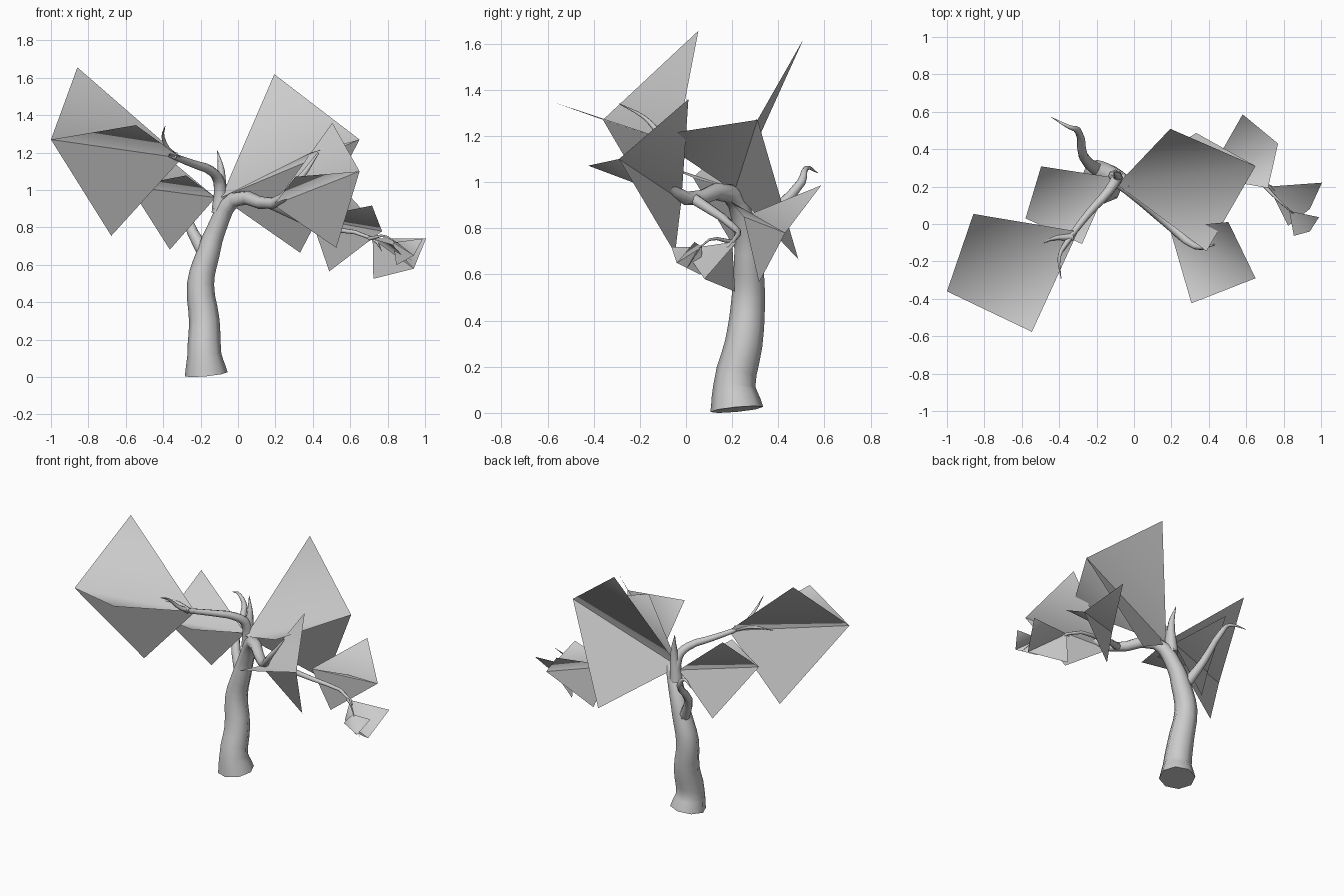
import bpy, bmesh
from math import radians
from mathutils import Matrix, Vector

default_cube = bpy.data.objects.get("Cube")
if default_cube:
    bpy.data.objects.remove(default_cube)

grey = bpy.data.materials.new("plain_grey")
grey.use_nodes = True
colour = (.6, .6, .6, 1)
grey.diffuse_color = colour
grey.node_tree.nodes["Principled BSDF"].inputs["Base Color"].default_value = colour

UP = Vector((0, 0, 1))


def limb(name, radius, *points):
    """Smooth tube through the points, flared at the root, with a sharp tip."""
    curve = bpy.data.curves.new(name, 'CURVE')
    curve.dimensions = '3D'
    curve.bevel_depth = radius
    curve.bevel_resolution = 2
    curve.resolution_u = 3
    curve.use_fill_caps = True
    spline = curve.splines.new('BEZIER')
    last = len(points) - 1
    spline.bezier_points.add(last)
    for index, (knot, place) in enumerate(zip(spline.bezier_points, points)):
        knot.co = place
        knot.handle_left_type = knot.handle_right_type = 'AUTO'
        knot.radius = max((1 - index / last) ** .8, .05)
    spline.bezier_points[0].radius = 1.15
    tube = bpy.data.objects.new(name, curve)
    bpy.context.collection.objects.link(tube)
    bpy.ops.object.select_all(action='DESELECT')
    tube.select_set(True)
    bpy.context.view_layer.objects.active = tube
    bpy.ops.object.convert(target='MESH')
    solid = bpy.context.object
    solid.name = name
    solid.data.materials.clear()
    solid.data.materials.append(grey)
    bpy.ops.object.shade_smooth_by_angle(angle=radians(60))


def leaf_cluster(name, roll, base, tip):
    """Three triangular blades fanned about the line from base to tip.
    Roll leans the upper blade toward the back, in degrees."""
    base, tip = Vector(base), Vector(tip)
    spine = tip - base
    size = spine.length
    back = UP.cross(spine).normalized()
    if back.y < 0:
        back.negate()
    # Turn upright directions toward the back
    side = 1 if UP.cross(back).dot(spine) > 0 else -1
    upright = (UP - spine * (spine.z / size ** 2)).normalized()

    def corner(angle, reach, along):
        spin = Matrix.Rotation(radians(roll + angle) * side, 3, spine)
        return base + spine * along + spin @ upright * size * reach

    mesh = bpy.data.meshes.new(name)
    bm = bmesh.new()
    # Upper and front blades share a soft fold
    root, end = bm.verts.new(base), bm.verts.new(tip)
    upper = bm.verts.new(corner(0, .68, .68))
    front = bm.verts.new(corner(-110, .52, .6))
    bm.faces.new((root, upper, end))
    bm.faces.new((end, front, root))
    # Lower blade stands alone
    bm.faces.new([bm.verts.new(p) for p in (base, corner(126, .615, .38), tip)])
    for face in bm.faces:
        face.smooth = True
    bm.to_mesh(mesh)
    bm.free()
    mesh.materials.append(grey)
    cluster = bpy.data.objects.new(name, mesh)
    bpy.context.collection.objects.link(cluster)


# Trunk, bending into the long bough on the left
limb("trunk", .1,
     (-.17, .22, .015), (-.18, .21, .12), (-.18, .25, .3), (-.2, .27, .5),
     (-.16, .27, .66), (-.12, .26, .78), (-.02, .19, .95), (.19, 0, .93),
     (.33, -.12, 1.06), (.43, -.11, 1.2))

# Boughs and twigs
limb("right_bough", .036,
     (-.1, .25, .88), (-.1, .23, 1.04), (-.14, .17, 1.1), (-.24, .06, 1.14),
     (-.36, -.1, 1.2), (-.4, -.18, 1.28), (-.39, -.29, 1.34))
limb("right_twig", .018, (-.33, -.07, 1.18), (-.45, -.08, 1.22), (-.57, -.15, 1.2))
limb("crown_spur", .035, (-.1, .25, .9), (-.09, .26, 1.1), (-.11, .28, 1.21))
limb("back_bough", .033,
     (-.17, .27, .64), (-.27, .36, .84), (-.3, .5, 1),
     (-.35, .52, 1.06), (-.44, .57, 1.04))
limb("left_branch", .022,
     (.16, .03, .93), (.42, .2, .81), (.72, .2, .74), (.77, .12, .67))
limb("left_twig", .009, (.7, .2, .74), (.8, .1, .75), (.93, 0, .62))

# Leaf clusters
leaf_cluster("right_leaves", 37, (-.3, -.04, 1.17), (-1, -.36, 1.27))
leaf_cluster("middle_leaves", 28, (-.09, .21, .96), (.65, .31, 1.27))
leaf_cluster("front_leaves", 29, (.19, -.02, .92), (.65, -.29, 1.1))
leaf_cluster("inner_right_leaves", 38, (-.12, .25, .96), (-.58, .03, 1.02))
leaf_cluster("left_leaves", 50, (.39, .25, .85), (.77, .43, .78))
leaf_cluster("far_left_leaves", 50, (.72, .2, .74), (.94, .08, .58))
leaf_cluster("small_left_leaves", 50, (.83, .07, .72), (.94, -.04, .65))
